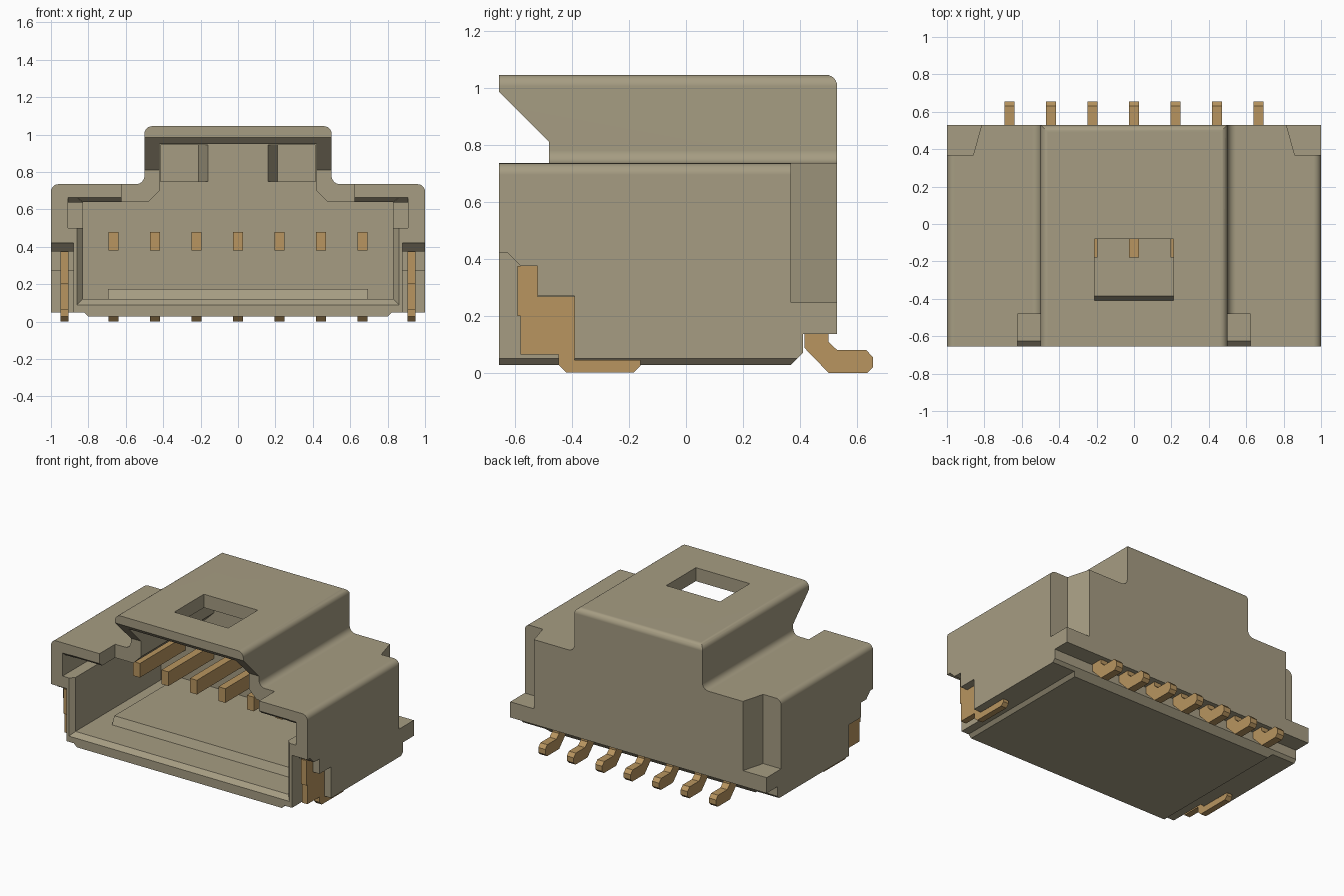
import bpy, bmesh, math
from mathutils import Vector

if "Cube" in bpy.data.objects:
    bpy.data.objects.remove(bpy.data.objects["Cube"])


def material(name, rgb):
    m = bpy.data.materials.new(name)
    m.diffuse_color = (*rgb, 1)
    m.use_nodes = True
    m.node_tree.nodes["Principled BSDF"].inputs["Base Color"].default_value = m.diffuse_color
    return m


TAN = material("tan plastic", (0.38, 0.335, 0.225))
BRASS = material("brass metal", (0.48, 0.30, 0.115))

# maps a profile point (u, v) and depth d to 3D for each extrusion axis
PLACE = {"x": lambda u, v, d: (d, u, v),
         "y": lambda u, v, d: (u, d, v),
         "z": lambda u, v, d: (u, v, d)}


def loft(name, sections, axis, mat=TAN):
    """Solid through matching profiles, given as [(depth, points), ...]."""
    bm = bmesh.new()
    rings = [[bm.verts.new(PLACE[axis](u, v, d)) for u, v in pts] for d, pts in sections]
    n = len(rings[0])
    for a, b in zip(rings, rings[1:]):
        for i in range(n):
            j = (i + 1) % n
            bm.faces.new((a[i], a[j], b[j], b[i]))
    bm.faces.new(rings[0])
    bm.faces.new(rings[-1])
    bmesh.ops.recalc_face_normals(bm, faces=bm.faces)
    me = bpy.data.meshes.new(name)
    bm.to_mesh(me)
    bm.free()
    me.materials.append(mat)
    ob = bpy.data.objects.new(name, me)
    bpy.context.collection.objects.link(ob)
    return ob


def prism(name, pts, axis, a, b, mat=TAN):
    return loft(name, [(a, pts), (b, pts)], axis, mat)


def box_pts(u0, u1, v0, v1):
    return [(u0, v0), (u1, v0), (u1, v1), (u0, v1)]


def mirrored(half):
    return half + [(-x, z) for x, z in reversed(half)]


def rounded(pts, steps=6):
    """Open polyline of (x, z, radius) with right-angle corners filleted."""
    out = []
    for i, (x, z, r) in enumerate(pts):
        if not r:
            out.append((x, z))
            continue
        p = Vector((x, z))
        u = (Vector(pts[i - 1][:2]) - p).normalized() * r
        v = (Vector(pts[i + 1][:2]) - p).normalized() * r
        for k in range(steps + 1):
            t = math.pi / 2 * k / steps
            out.append(tuple(p + u * (1 - math.sin(t)) + v * (1 - math.cos(t))))
    return out


def activate(ob):
    bpy.ops.object.select_all(action="DESELECT")
    ob.select_set(True)
    bpy.context.view_layer.objects.active = ob


def cut(target, cutter):
    activate(target)
    mod = target.modifiers.new("cut", "BOOLEAN")
    mod.operation, mod.solver, mod.object = "DIFFERENCE", "EXACT", cutter
    bpy.ops.object.modifier_apply(modifier=mod.name)
    bpy.data.objects.remove(cutter)


# housing: stepped, rounded front outline pulled back
FRONT, BACK, WALL = -0.655, 0.53, 0.33
outline = rounded([(0.80, 0.028, 0), (0.822, 0.05, 0), (1.0, 0.05, 0), (1.0, 0.735, 0.04),
                   (0.5, 0.735, 0.045), (0.5, 1.045, 0.04), (0, 1.045, 0)])[:-1]
housing = prism("housing", mirrored(outline), "y", FRONT, BACK)

# plug cavity with a chamfered mouth
mouth = mirrored([(0.86, 0.09), (0.86, 0.665), (0.485, 0.665), (0.445, 0.71), (0.445, 0.975)])
inner = mirrored([(0.83, 0.12), (0.83, 0.64), (0.48, 0.64), (0.42, 0.70), (0.42, 0.95)])
cut(housing, loft("cavity", [(-0.70, mouth), (FRONT, mouth), (-0.625, inner), (WALL, inner)], "y"))

# slanted cut under the front of the raised roof, and the notches beside it
cut(housing, prism("front_cut", [(-0.75, 0.985), (FRONT, 0.985), (-0.48, 0.81), (-0.48, 0.55),
                                 (-0.75, 0.55)], "x", -0.622, 0.622))
# roof window
cut(housing, prism("window", box_pts(-0.21, 0.21, -0.41, -0.08), "z", 0.9, 1.2))

# undercut along the lower back edge
cut(housing, prism("undercut", [(0.30, -0.04), (0.41, 0.07), (0.41, 0.137), (0.7, 0.137),
                                (0.7, -0.04)], "x", -1.2, 1.2))

# rounded rear edge of the raised roof
arc = [(0.49 + 0.04 * math.sin(t), 1.005 + 0.04 * math.cos(t))
       for t in (math.pi / 2 * k / 6 for k in range(7))]
cut(housing, prism("rear_round", arc + [(0.6, 1.005), (0.6, 1.1), (0.49, 1.1)], "x", -0.6, 0.6))

for s in (-1, 1):
    def flip(pts):
        return [(s * u, v) for u, v in pts]
    # groove in the side wall
    cut(housing, prism("groove", [(-0.75, 0.5), (0.2, 0.5), (0.2, 0.638), (-0.625, 0.638),
                                  (FRONT, 0.663), (-0.75, 0.663)], "x", s * 0.78, s * 0.91))
    # stepped pocket for the side clip
    cut(housing, prism("clip_pocket", [(-0.75, 0.42), (-0.625, 0.42), (-0.58, 0.375),
                                       (-0.52, 0.375), (-0.52, 0.27), (-0.39, 0.27),
                                       (-0.39, -0.1), (-0.75, -0.1)], "x", s * 0.88, s * 1.2))
    # rear corner recess
    cut(housing, prism("corner_recess", flip([(0.86, 0.368), (0.795, 0.6), (1.2, 0.6),
                                              (1.2, 0.368)]), "z", 0.247, 0.9))
    # tapered recess in the back wall under the raised roof
    cut(housing, prism("wall_recess", flip([(0.147, 0.30), (0.21, 0.45), (0.415, 0.45),
                                            (0.415, 0.30)]), "z", 0.75, 0.945))
    # metal hold-down clip
    prism("side_clip", [(-0.59, 0.375), (-0.52, 0.375), (-0.52, 0.268), (-0.39, 0.268),
                        (-0.39, 0.045), (-0.16, 0.045), (-0.16, 0.025), (-0.182, 0.002),
                        (-0.42, 0.002), (-0.447, 0.028), (-0.447, 0.065), (-0.58, 0.065),
                        (-0.58, 0.2), (-0.59, 0.2)], "x", s * 0.905, s * 0.948, BRASS)

activate(housing)
bpy.ops.object.shade_smooth_by_angle(angle=math.radians(28))
weighted = housing.modifiers.new("even_shading", "WEIGHTED_NORMAL")
weighted.keep_sharp = True

# raised ridge on the cavity floor
prism("floor_ridge", [(-0.41, 0.115), (-0.41, 0.12), (-0.385, 0.175), (WALL + 0.02, 0.175),
                      (WALL + 0.02, 0.115)], "x", -0.695, 0.695)

# row of contact pins: straight tongue inside, bent foot behind
pin = [(-0.18, 0.38), (0.415, 0.38), (0.415, 0.088), (0.50, 0), (0.635, 0), (0.655, 0.02),
       (0.655, 0.055), (0.632, 0.08), (0.53, 0.08), (0.50, 0.108), (0.50, 0.48), (-0.18, 0.48)]
for i in range(-3, 4):
    prism("contact_pin", pin, "x", i * 0.222 - 0.027, i * 0.222 + 0.027, BRASS)
